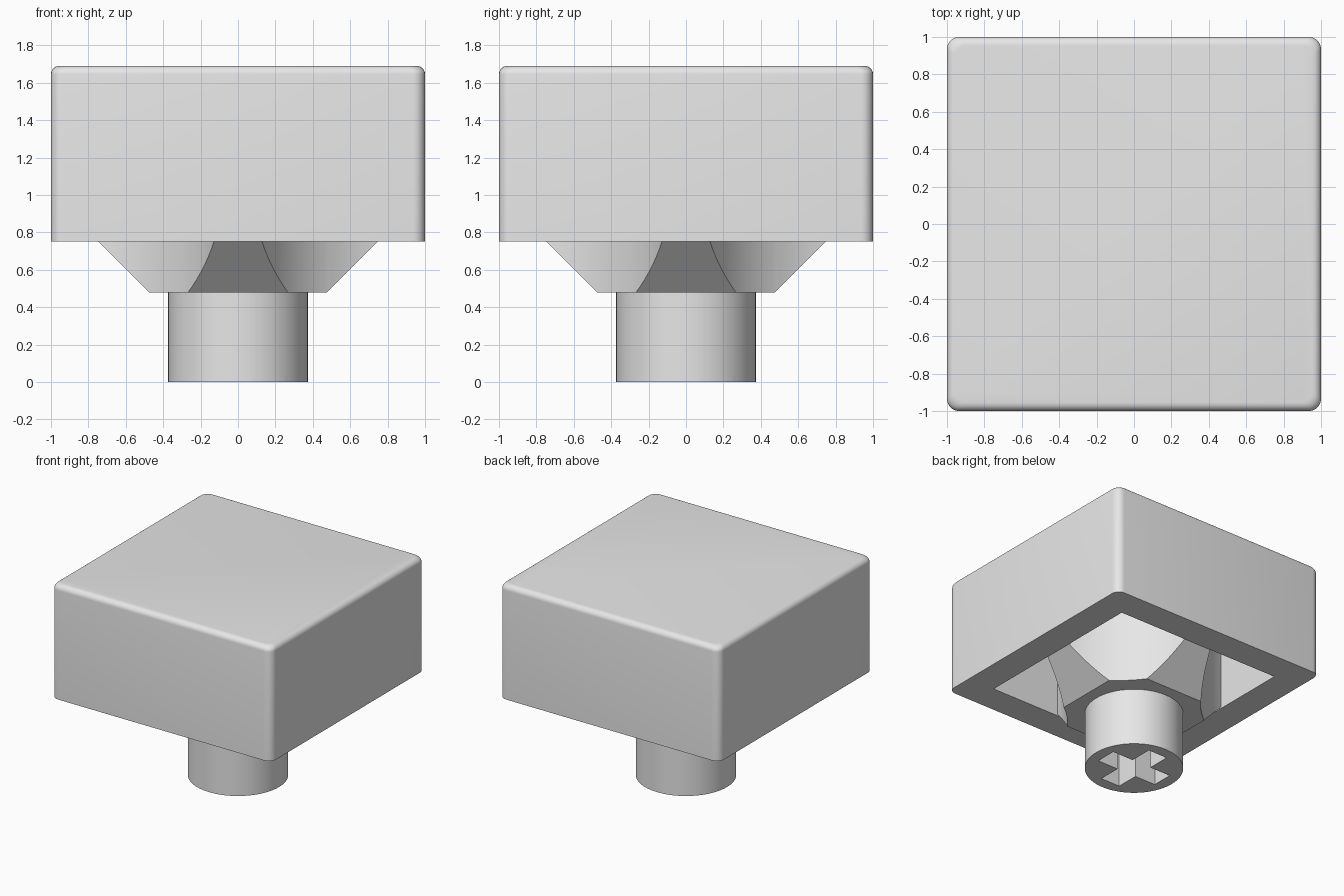
import bpy, bmesh, math

if "Cube" in bpy.data.objects:
    bpy.data.objects.remove(bpy.data.objects["Cube"])

grey = bpy.data.materials.new("light_grey")
grey.diffuse_color = (0.8, 0.8, 0.8, 1)
grey.use_nodes = True
grey.node_tree.nodes["Principled BSDF"].inputs["Base Color"].default_value = grey.diffuse_color


def make(name, bm):
    bmesh.ops.recalc_face_normals(bm, faces=bm.faces)
    mesh = bpy.data.meshes.new(name)
    bm.to_mesh(mesh)
    bm.free()
    mesh.materials.append(grey)
    ob = bpy.data.objects.new(name, mesh)
    bpy.context.collection.objects.link(ob)
    return ob


def prism(name, layers):
    """Stack of outlines, each a list of (x, y) at a height, closed top and bottom."""
    bm = bmesh.new()
    rings = [[bm.verts.new((x, y, z)) for x, y in pts] for pts, z in layers]
    for a, b in zip(rings, rings[1:]):
        for i in range(len(a)):
            j = (i + 1) % len(a)
            bm.faces.new((a[i], a[j], b[j], b[i]))
    bm.faces.new(rings[0])
    bm.faces.new(rings[-1])
    return make(name, bm)


def square(h):
    return [(-h, -h), (h, -h), (h, h), (-h, h)]


def circle(r, cx=0, cy=0, n=96):
    return [(cx + r * math.cos(math.tau * i / n), cy + r * math.sin(math.tau * i / n))
            for i in range(n)]


def cut(ob, cutter):
    mod = ob.modifiers.new("cut", 'BOOLEAN')
    mod.operation, mod.solver, mod.object = 'DIFFERENCE', 'EXACT', cutter
    bpy.context.view_layer.objects.active = ob
    bpy.ops.object.modifier_apply(modifier=mod.name)
    bpy.data.objects.remove(cutter)


def smooth(ob):
    bpy.ops.object.select_all(action='DESELECT')
    ob.select_set(True)
    bpy.context.view_layer.objects.active = ob
    bpy.ops.object.shade_smooth_by_angle(angle=math.radians(30))


BASE, TOP, CEILING, SHELF = 0.75, 1.69, 1.45, 0.477
INNER = 0.757

# Cap: block with rounded upright edges and rounded top rim
R, n = 0.065, 6
outline = []
for k, (sx, sy) in enumerate([(1, 1), (-1, 1), (-1, -1), (1, -1)]):
    for i in range(n + 1):
        a = math.pi / 2 * (k + i / n)
        outline.append((sx * (1 - R) + R * math.cos(a), sy * (1 - R) + R * math.sin(a)))
E = 0.045
layers = [(outline, BASE)]
for i in range(n + 1):
    a = math.pi / 2 * i / n
    s = 1 - E * (1 - math.cos(a))
    layers.append(([(x * s, y * s) for x, y in outline], TOP - E + E * math.sin(a)))
cap = prism("cap", layers)
cut(cap, prism("cavity", [(square(INNER), BASE - 0.3), (square(INNER), CEILING)]))
smooth(cap)

# Support: sloped block with a concave scoop out of each corner, leaving four ribs
support = prism("support_ribs", [(square(0.472), SHELF),
                                 (square(INNER), SHELF + INNER - 0.472),
                                 (square(INNER), CEILING)])
for sx in (1, -1):
    for sy in (1, -1):
        scoop = circle(0.958, sx * 1.04, sy * 1.04, 128)
        cut(support, prism("scoop", [(scoop, 0.2), (scoop, 1.8)]))
smooth(support)

# Stem: round post with a cross-shaped socket
stem = prism("stem", [(circle(0.374), 0), (circle(0.374), SHELF)])
L, W = 0.28, 0.088
cross = [(L, -W), (L, W), (W, W), (W, L), (-W, L), (-W, W),
         (-L, W), (-L, -W), (-W, -W), (-W, -L), (W, -L), (W, -W)]
cut(stem, prism("socket", [(cross, -0.2), (cross, SHELF + 0.2)]))
smooth(stem)
